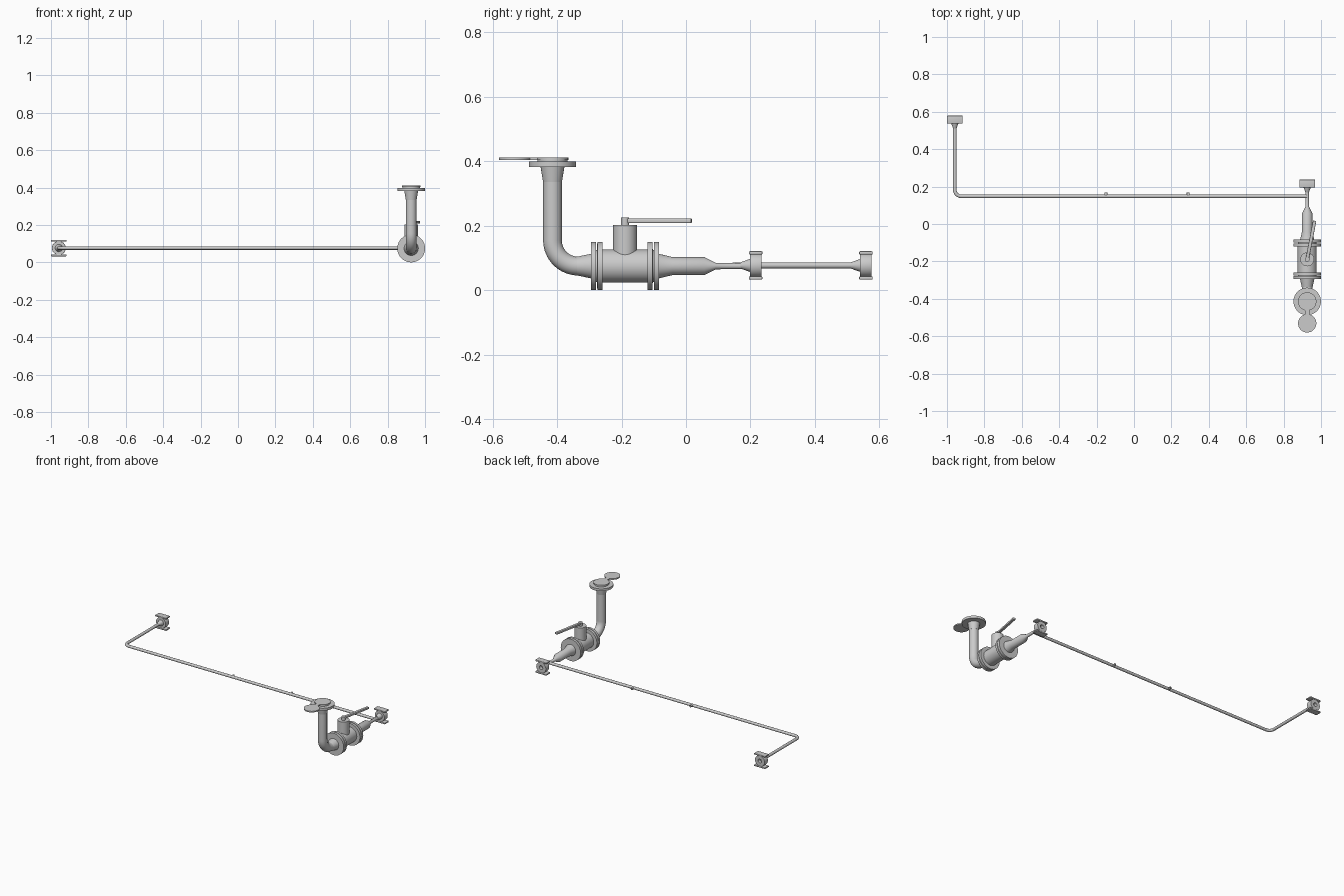
import bpy, bmesh, math
from mathutils import Vector, Matrix

if "Cube" in bpy.data.objects:
    bpy.data.objects.remove(bpy.data.objects["Cube"])

X, Z = 0.926, 0.075          # valve line axis
YV = -0.414                  # vertical riser position
YP = 0.148                   # long pipe position
XL = -0.958                  # left outlet position


def finish(name, bm, smooth=True):
    bmesh.ops.recalc_face_normals(bm, faces=bm.faces)
    me = bpy.data.meshes.new(name)
    bm.to_mesh(me)
    bm.free()
    ob = bpy.data.objects.new(name, me)
    bpy.context.collection.objects.link(ob)
    if smooth:
        bpy.ops.object.select_all(action='DESELECT')
        ob.select_set(True)
        bpy.context.view_layer.objects.active = ob
        bpy.ops.object.shade_smooth_by_angle(angle=math.radians(32))
    return ob


def lathe(name, profile, origin, axis='Y', n=48):
    """Revolve (distance, radius) points about an axis through origin."""
    bm = bmesh.new()
    rings = []
    for t, r in profile:
        ring = []
        for i in range(n):
            a = 2 * math.pi * i / n
            c, s = r * math.cos(a), r * math.sin(a)
            p = (c, t, s) if axis == 'Y' else (c, s, t)
            ring.append(bm.verts.new(Vector(p) + Vector(origin)))
        rings.append(ring)
    for a, b in zip(rings, rings[1:]):
        for i in range(n):
            j = (i + 1) % n
            bm.faces.new((a[i], a[j], b[j], b[i]))
    bm.faces.new(rings[0])
    bm.faces.new(rings[-1])
    return finish(name, bm)


def pipe(name, pts, radius):
    cu = bpy.data.curves.new(name, 'CURVE')
    cu.dimensions = '3D'
    cu.bevel_depth = radius
    cu.bevel_resolution = 6
    cu.use_fill_caps = True
    sp = cu.splines.new('POLY')
    sp.points.add(len(pts) - 1)
    for q, p in zip(sp.points, pts):
        q.co = (*p, 1)
    ob = bpy.data.objects.new(name, cu)
    bpy.context.collection.objects.link(ob)
    bpy.ops.object.select_all(action='DESELECT')
    ob.select_set(True)
    bpy.context.view_layer.objects.active = ob
    bpy.ops.object.convert(target='MESH')
    bpy.ops.object.shade_smooth_by_angle(angle=math.radians(32))


def box(name, size, matrix, bevel=0):
    bm = bmesh.new()
    bmesh.ops.create_cube(bm, size=1)
    bmesh.ops.scale(bm, vec=size, verts=bm.verts)
    if bevel:
        bmesh.ops.bevel(bm, geom=list(bm.edges), offset=bevel, segments=3,
                        profile=0.5, affect='EDGES')
    bm.transform(matrix)
    return finish(name, bm)


def arc(a0, a1, r, n=12):
    return [(r * math.cos(a0 + (a1 - a0) * i / n),
             r * math.sin(a0 + (a1 - a0) * i / n)) for i in range(n + 1)]


# riser with elbow into the valve line
R = 0.08
bend = [(X, YV + R + u, Z + R + v) for u, v in arc(math.pi, 1.5 * math.pi, R, 16)]
pipe("riser_elbow", [(X, YV, 0.35)] + bend + [(X, -0.33, Z)], 0.029)
lathe("riser_flange", [(0.335, .029), (0.383, .037), (0.383, .0735), (0.399, .0735),
                       (0.399, .046), (0.405, .046)], (X, YV, 0), 'Z')

# spectacle blind on the riser flange
for nm, y in (("blind_seat", YV), ("blind_swing", -0.531)):
    lathe(nm, [(0.404, .049), (0.412, .049)], (X, y, 0), 'Z')
box("blind_link", (0.026, 0.06, 0.008), Matrix.Translation((X, -0.472, 0.408)))

# weld neck flanges either side of the valve
lathe("inlet_flange", [(-0.338, .029), (-0.295, .038), (-0.295, .0745), (-0.279, .0745),
                       (-0.279, .05), (-0.275, .05)], (X, 0, Z))
lathe("outlet_flange", [(-0.104, .05), (-0.100, .05), (-0.100, .0745), (-0.084, .0745),
                        (-0.084, .038), (-0.042, .028), (0.057, .028), (0.092, .010),
                        (0.175, .009)], (X, 0, Z))
# valve body, stem and lever
lathe("valve_body", [(-0.276, .05), (-0.275, .0745), (-0.259, .0745), (-0.259, .051),
                     (-0.120, .051), (-0.120, .0745), (-0.104, .0745), (-0.103, .05)],
      (X, 0, Z))
lathe("valve_stem", [(0.08, .037), (0.202, .037), (0.202, .013), (0.225, .013)],
      (X, -0.189, 0), 'Z')
turn = math.radians(-11)
box("lever", (0.018, 0.212, 0.014),
    Matrix.Translation((X, -0.189, 0.2155)) @ Matrix.Rotation(turn, 4, 'Z')
    @ Matrix.Translation((0, 0.104, 0)), 0.003)

# long cross pipe turning to the left outlet
B = 0.035
corner = [(XL + B + u, YP + B + v, Z + .002) for u, v in arc(1.5 * math.pi, math.pi, B)]
pipe("cross_pipe", [(X, YP, Z + .002)] + corner + [(XL, 0.53, Z + .002)], 0.0095)

# small nozzles on the cross pipe
for i, x in enumerate((-0.15, 0.29)):
    lathe(f"nozzle_{i}", [(YP, .008), (0.168, .008), (0.168, .004), (0.16, .004)],
          (x, 0, Z + .002), n=20)

# end couplings: cone, bored wheel and two clamp plates
for side, x, y in (("right", X, 0.216), ("left", XL, 0.558)):
    zc = Z + .002
    lathe(f"{side}_coupling",
          [(-0.047, .0095), (-0.018, .020), (-0.018, .036), (-0.010, .037),
           (0.010, .037), (0.018, .036), (0.018, .013), (-0.005, .013)], (x, y, zc))
    for nm, s in (("top", 1), ("bottom", -1)):
        box(f"{side}_{nm}_plate", (0.084, 0.042, 0.010),
            Matrix.Translation((x, y, zc + s * 0.039)), 0.003)
